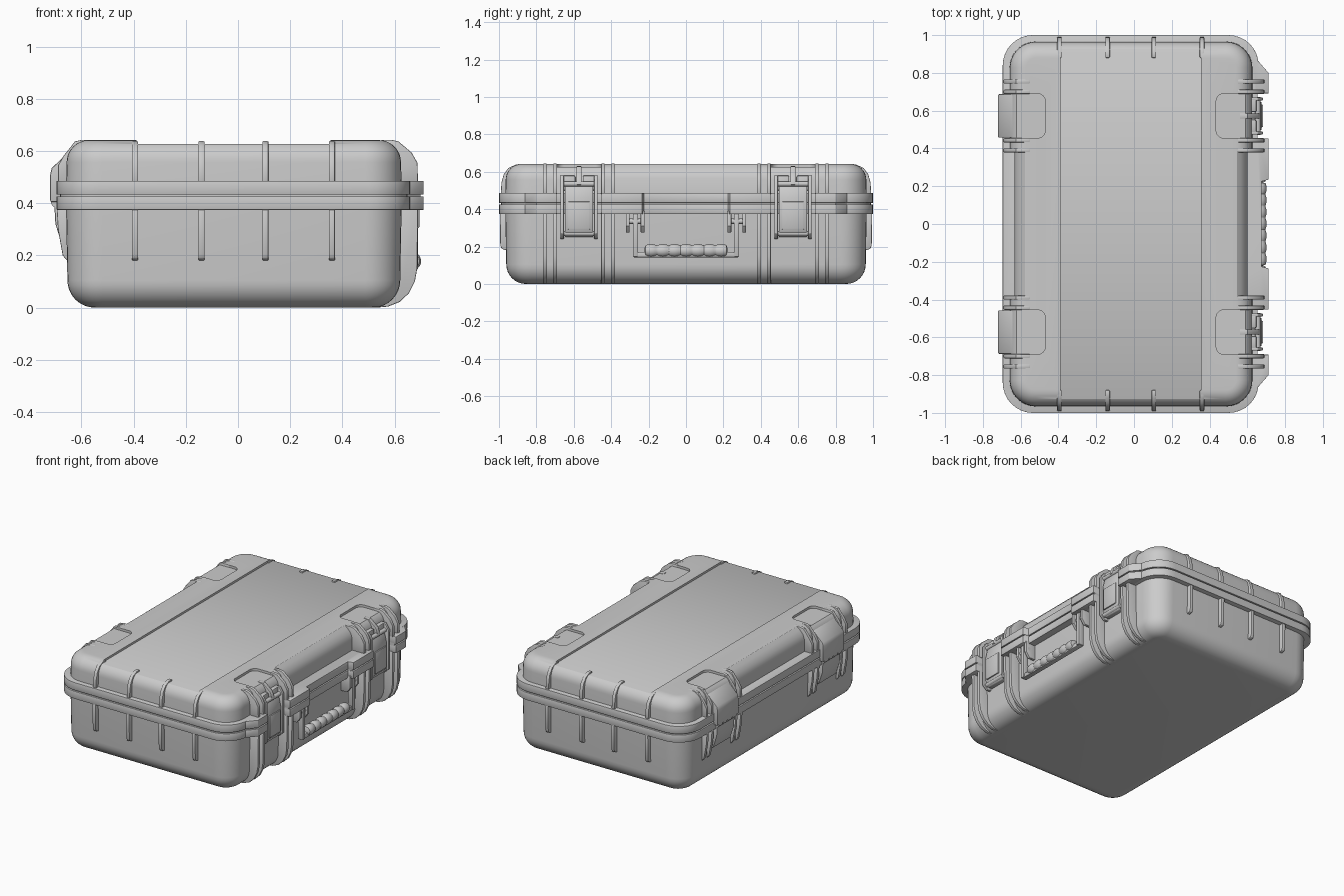
import bpy, bmesh, math
from mathutils import Vector

if "Cube" in bpy.data.objects:
    bpy.data.objects.remove(bpy.data.objects["Cube"])


def loft(name, rings, bevel=0.0, seg=2):
    """Skin a list of equal-length point rings and cap both ends."""
    bm = bmesh.new()
    vr = [[bm.verts.new(p) for p in r] for r in rings]
    n = len(rings[0])
    for a, b in zip(vr, vr[1:]):
        for i in range(n):
            j = (i + 1) % n
            bm.faces.new((a[i], a[j], b[j], b[i]))
    bm.faces.new(vr[0][::-1])
    bm.faces.new(vr[-1])
    bmesh.ops.recalc_face_normals(bm, faces=bm.faces)
    me = bpy.data.meshes.new(name)
    bm.to_mesh(me)
    bm.free()
    ob = bpy.data.objects.new(name, me)
    bpy.context.collection.objects.link(ob)
    if bevel:
        m = ob.modifiers.new("bevel", 'BEVEL')
        m.width, m.segments, m.limit_method = bevel, seg, 'ANGLE'
        m.angle_limit = math.radians(40)
    return ob


def prism(name, pts, axis, a, b, bevel=0.0):
    """Extrude a 2D profile along one axis from a to b."""
    put = {'X': lambda u, v, t: (t, u, v), 'Y': lambda u, v, t: (u, t, v),
           'Z': lambda u, v, t: (u, v, t)}[axis]
    return loft(name, [[put(u, v, t) for u, v in pts] for t in (a, b)], bevel)


def box(name, x0, x1, y0, y1, z0, z1, bevel=0.0):
    return prism(name, [(x0, y0), (x1, y0), (x1, y1), (x0, y1)], 'Z', z0, z1, bevel)


def rounded(x0, x1, y0, y1, r, n=8):
    out = []
    for cx, cy, a0 in ((x1 - r, y1 - r, 0), (x0 + r, y1 - r, 90),
                       (x0 + r, y0 + r, 180), (x1 - r, y0 + r, 270)):
        for i in range(n + 1):
            a = math.radians(a0 + 90 * i / n)
            out.append((cx + r * math.cos(a), cy + r * math.sin(a)))
    return out


def shell(name, levels):
    """Rounded case half from (inset, z) levels."""
    return loft(name, [[(x, y, z) for x, y in
                        rounded(-.66 + d, .628 - d, -.967 + d, .967 - d, .14 - d)]
                       for d, z in levels])


def cut(ob, cutter):
    m = ob.modifiers.new("cut", 'BOOLEAN')
    m.operation, m.object, m.solver = 'DIFFERENCE', cutter, 'EXACT'
    cutter.hide_render = True
    cutters.append(cutter)


def fillet(R, n=8):
    return [(R * (1 - math.sin(math.pi / 2 * i / n)), R * (1 - math.cos(math.pi / 2 * i / n)))
            for i in range(n + 1)]


cutters = []

# Lower shell and lid, both with large rounded edges
shell("lower_shell", [(d + .006, z) for d, z in fillet(.105)] + [(0, .43)])
lid = shell("lid", [(0, .43)] + [(d + .003, .642 - z) for d, z in reversed(fillet(.085))])

# Lid recesses: centre panel, long side steps, pads above latches and hinges
cut(lid, box("panel_cutter", -.39, .355, -1.2, 1.2, .628, .8))
step = [(.60, .47), (.60, .565), (.588, .60), (.565, .625), (.54, .645), (.54, .8), (.8, .8), (.8, .47)]
cut(lid, prism("step_cutter_right", step, 'Y', -.385, .385))
cut(lid, prism("step_cutter_left", [(-.032 - x, z) for x, z in step], 'Y', -.385, .385))
for s in (-1, 1):
    y0, y1 = sorted((s * .455, s * .69))
    cut(lid, prism("pad_cutter", rounded(.435, .9, y0, y1, .04), 'Z', .626, .8))
    cut(lid, prism("pad_cutter", rounded(-.9, -.47, y0, y1, .04), 'Z', .626, .8))


# Rim flanges: rounded outline with latch gaps and bulged right side
def rim(d):
    base = rounded(-.695 + d, .66 - d, -1 + d, 1 - d, .16 - d)
    half = [(.66, .86), (.712, .80), (.712, .692), (.655, .692), (.655, .452),
            (.712, .452), (.712, .235), (.675, .225)]
    right = [(x - d, -y) for x, y in half] + [(x - d, y) for x, y in reversed(half)]
    return base + right


prism("lower_rim", rim(0), 'Z', .375, .426, .009)
prism("rim_seal", rim(.012), 'Z', .42, .44)
prism("upper_rim", rim(0), 'Z', .434, .486, .009)

# Vertical ribs on the two short ends
end_low = [(.93, .38), (.995, .38), (.993, .205), (.985, .187), (.96, .18), (.93, .18)]
end_top = [(.88, .48), (.99, .48), (.987, .54), (.975, .585), (.95, .62), (.91, .638), (.88, .638)]
for s in (-1, 1):
    for x in (-.395, -.14, .105, .36):
        for name, prof in (("end_rib_lower", end_low), ("end_rib_upper", end_top)):
            prism(name, [(s * y, z) for y, z in prof], 'X', x - .012, x + .012, .004)

# Paired guard ribs beside latches (right) and hinges (left)
guard_low = [(.53, .0), (.575, .004), (.62, .022), (.655, .055), (.678, .10), (.687, .15),
             (.69, .38), (.53, .38)]
guard_top = [(.55, .48), (.69, .48), (.688, .555), (.665, .595), (.615, .637), (.59, .643), (.55, .643)]
hinge_top = [(-.55, .48), (-.69, .48), (-.69, .545), (-.67, .58), (-.625, .637), (-.60, .643), (-.55, .643)]
hinge_low = [(-.62, .38), (-.695, .38), (-.69, .30), (-.672, .20), (-.655, .18), (-.62, .18)]
for s in (-1, 1):
    for y in (.754, .70, .443, .39):
        for name, prof in (("latch_guard_lower", guard_low), ("latch_guard_upper", guard_top),
                           ("hinge_guard_upper", hinge_top), ("hinge_guard_lower", hinge_low)):
            prism(name, prof, 'Y', s * y - .011, s * y + .011, .004)


def rod(name, x, z, y0, y1, radii, n=20):
    """Turned bar along y."""
    rings = []
    for i, r in enumerate(radii):
        y = y0 + (y1 - y0) * i / (len(radii) - 1)
        rings.append([(x + r * math.cos(2 * math.pi * k / n), y,
                       z + r * math.sin(2 * math.pi * k / n)) for k in range(n)])
    return loft(name, rings)


for s in (-1, 1):
    c = s * .572
    # Latches: plate, cheeks, hook and pivot pins
    prism("latch_plate", [(.60, .25), (.655, .25), (.676, .29), (.676, .46), (.66, .525), (.60, .525)],
          'Y', c - .076, c + .076, .008)
    box("latch_panel", .66, .684, c - .06, c + .06, .29, .44, .006)
    for t in (-1, 1):
        prism("latch_cheek", [(.60, .24), (.65, .24), (.682, .27), (.682, .54), (.655, .58), (.60, .58)],
              'Y', c + t * .09 - .009, c + t * .09 + .009, .004)
        box("latch_top_block", .58, .648, min(c + t * .02, c + t * .095),
            max(c + t * .02, c + t * .095), .50, .58, .008)
    prism("latch_hook", [(.56, .56), (.56, .63), (.60, .628), (.655, .58), (.672, .53), (.60, .53)],
          'Y', c - .014, c + .014, .004)
    rod("latch_pin", .655, .535, c - .095, c + .095, [.014, .014])
    rod("latch_lower_pin", .655, .27, c - .1, c + .1, [.014, .014])

    # Hinges on the left side: upper leaf, knuckles and lower leaf
    prism("hinge_upper_leaf", [(-.60, .625), (-.635, .61), (-.714, .535), (-.72, .51), (-.72, .405), (-.60, .405)],
          'Y', c - .115, c + .115, .006)
    prism("hinge_lower_leaf", [(-.62, .41), (-.705, .41), (-.70, .32), (-.672, .235), (-.62, .235)],
          'Y', c - .095, c + .095, .006)
    for k in range(4):
        y = c - .075 + k * .05
        rod("hinge_knuckle", -.695, .405, y - .02, y + .02, [.022, .022])

    # Handle mounts and swing arms
    for y in (.232, .312):
        prism("handle_lug", [(.60, .39), (.695, .39), (.695, .31), (.67, .275), (.60, .275)],
              'Y', s * y - .01, s * y + .01, .004)
    prism("handle_arm", [(.65, .145), (.69, .145), (.69, .37), (.675, .385), (.65, .385)],
          'Y', s * .27 - .014, s * .27 + .014, .005)
    rod("handle_pivot", .67, .335, s * .272 - .05, s * .272 + .05, [.014, .014])

# Handle bar and ribbed grip
box("handle_bar", .648, .684, -.282, .282, .142, .172, .006)
steps = 70
rod("handle_grip", .667, .178, -.222, .222,
    [.012] + [.027 + .008 * abs(math.sin(math.pi * 7 * (i + .3) / steps)) ** .7 for i in range(steps)] + [.012])

# Bake modifiers, remove cutters, smooth with sharp creases
deps = bpy.context.evaluated_depsgraph_get()
deps.update()
for ob in list(bpy.context.scene.objects):
    if ob.modifiers:
        me = bpy.data.meshes.new_from_object(ob.evaluated_get(deps))
        ob.modifiers.clear()
        ob.data = me
for c in cutters:
    bpy.data.objects.remove(c)
bpy.ops.object.select_all(action='SELECT')
bpy.context.view_layer.objects.active = lid
bpy.ops.object.shade_smooth_by_angle(angle=math.radians(32))
